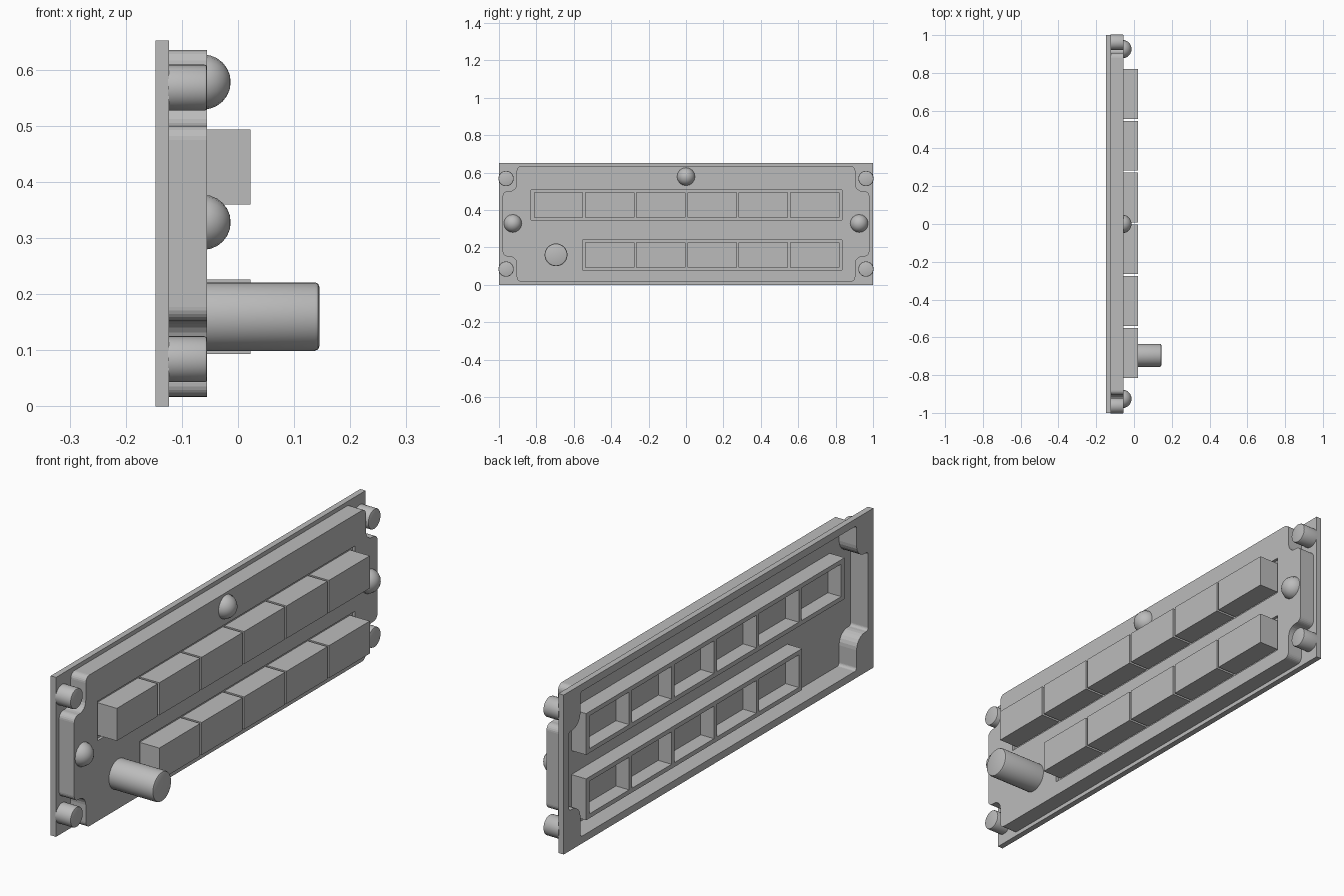
import bpy, bmesh, math
from mathutils import Matrix, Vector

if "Cube" in bpy.data.objects:
    bpy.data.objects.remove(bpy.data.objects["Cube"])

grey = bpy.data.materials.new("mid_grey")
grey.diffuse_color = (0.5, 0.5, 0.5, 1)
grey.use_nodes = True
grey.node_tree.nodes["Principled BSDF"].inputs["Base Color"].default_value = grey.diffuse_color
ZC = 0.326  # mid height of the panel


def finish(name, bm, smooth=False):
    bmesh.ops.recalc_face_normals(bm, faces=bm.faces)
    me = bpy.data.meshes.new(name)
    bm.to_mesh(me)
    bm.free()
    me.materials.append(grey)
    ob = bpy.data.objects.new(name, me)
    bpy.context.collection.objects.link(ob)
    if smooth:
        bpy.ops.object.select_all(action='DESELECT')
        ob.select_set(True)
        bpy.context.view_layer.objects.active = ob
        bpy.ops.object.shade_smooth_by_angle(angle=math.radians(35))
    return ob


def add_box(bm, x0, x1, y0, y1, z0, z1):
    m = Matrix.Translation(((x0 + x1) / 2, (y0 + y1) / 2, (z0 + z1) / 2))
    m = m @ Matrix.Diagonal((x1 - x0, y1 - y0, z1 - z0, 1))
    bmesh.ops.create_cube(bm, size=1, matrix=m)


def boxes(name, specs):
    bm = bmesh.new()
    for s in specs:
        add_box(bm, *s)
    return finish(name, bm)


def boolean(ob, other, op):
    mod = ob.modifiers.new("cut", 'BOOLEAN')
    mod.operation, mod.solver, mod.object = op, 'EXACT', other
    bpy.context.view_layer.objects.active = ob
    bpy.ops.object.modifier_apply(modifier=mod.name)
    bpy.data.objects.remove(other)


def outline(d):
    """Notched panel outline, shrunk by d, as (y, z) points."""
    a, b, h, n = 0.98 - d, 0.905 - d, 0.309 - d, 0.174 - d
    rv, rc = 0.025 - d, 0.04 + d
    quarter = []
    for cy, cz, r, a0, a1 in ((a - rv, n - rv, rv, 0, 90),
                              (b + rc, n + rc, rc, 270, 180),
                              (b - rv, h - rv, rv, 0, 90)):
        for i in range(7):
            t = math.radians(a0 + (a1 - a0) * i / 6)
            quarter.append((cy + r * math.cos(t), cz + r * math.sin(t)))
    upper = quarter + [(-y, z) for y, z in reversed(quarter)]
    return upper + [(y, -z) for y, z in reversed(upper)]


def prism(name, d, x0, x1):
    bm = bmesh.new()
    f = bm.faces.new([bm.verts.new((x0, y, z + ZC)) for y, z in outline(d)])
    ext = bmesh.ops.extrude_face_region(bm, geom=[f])
    vs = [g for g in ext['geom'] if isinstance(g, bmesh.types.BMVert)]
    bmesh.ops.translate(bm, verts=vs, vec=(x1 - x0, 0, 0))
    return finish(name, bm)


def peg(name, r, x0, x1, y, z, chamfer):
    bm = bmesh.new()
    m = Matrix.Translation(((x0 + x1) / 2, y, z)) @ Matrix.Rotation(math.pi / 2, 4, 'Y')
    bmesh.ops.create_cone(bm, cap_ends=True, segments=32, radius1=r, radius2=r,
                          depth=x1 - x0, matrix=m)
    rim = [e for e in bm.edges if all(v.co.x > x1 - 1e-4 for v in e.verts)]
    bmesh.ops.bevel(bm, geom=rim, offset=chamfer, segments=2, affect='EDGES', profile=0.5)
    finish(name, bm, True)


# Hollow faceplate: back flange plus notched raised body
plate = boxes("faceplate", [(-0.147, -0.123, -1, 1, 0, 0.652)])
boolean(plate, prism("body", 0, -0.13, -0.055), 'UNION')
boolean(plate, prism("cavity", 0.013, -0.2, -0.068), 'DIFFERENCE')

# Key rows: slot, hollow-backed strip and button blocks
PITCH, WIDTH, LAST = 0.274, 0.264, 0.82
for row, count, zb in (("upper", 6, 0.36), ("lower", 5, 0.093)):
    zt = zb + 0.133
    spans = [(LAST - i * PITCH - WIDTH, LAST - i * PITCH) for i in range(count)]
    y0, y1 = spans[-1][0] - 0.014, LAST + 0.014
    slot = boxes("slot", [(-0.1, 0, y0, y1, zb - 0.014, zt + 0.014)])
    boolean(plate, slot, 'DIFFERENCE')
    strip = boxes(row + "_key_strip",
                  [(-0.135, -0.067, y0 - 0.004, y1 + 0.004, zb - 0.018, zt + 0.018)])
    pockets = boxes("pockets", [(-0.2, -0.075, a + 0.004, b - 0.004, zb, zt)
                                for a, b in spans])
    boolean(strip, pockets, 'DIFFERENCE')
    boxes(row + "_buttons", [(-0.07, 0.022, a, b, zb, zt) for a, b in spans])

# Knob and corner bolts
peg("knob", 0.061, -0.06, 0.145, -0.695, 0.16, 0.008)
for sy, side in ((-1, "left"), (1, "right")):
    for z, level in ((0.084, "lower"), (0.568, "upper")):
        peg(f"{level}_{side}_bolt", 0.041, -0.125, -0.055, sy * 0.962, z, 0.005)

# Domed studs, cut flat at the plate
for name, y, z in (("left_stud", -0.926, 0.328), ("right_stud", 0.926, 0.328),
                   ("top_stud", 0, 0.578)):
    bm = bmesh.new()
    m = Matrix.Translation((-0.062, y, z)) @ Matrix.Rotation(math.pi / 2, 4, 'Y')
    bmesh.ops.create_uvsphere(bm, u_segments=16, v_segments=12, radius=0.049, matrix=m)
    cut = bmesh.ops.bisect_plane(bm, geom=bm.verts[:] + bm.edges[:] + bm.faces[:],
                                 plane_co=Vector((-0.06, 0, 0)), plane_no=Vector((1, 0, 0)),
                                 clear_inner=True)
    bmesh.ops.holes_fill(bm, edges=[e for e in cut['geom_cut']
                                    if isinstance(e, bmesh.types.BMEdge)])
    finish(name, bm, True)
